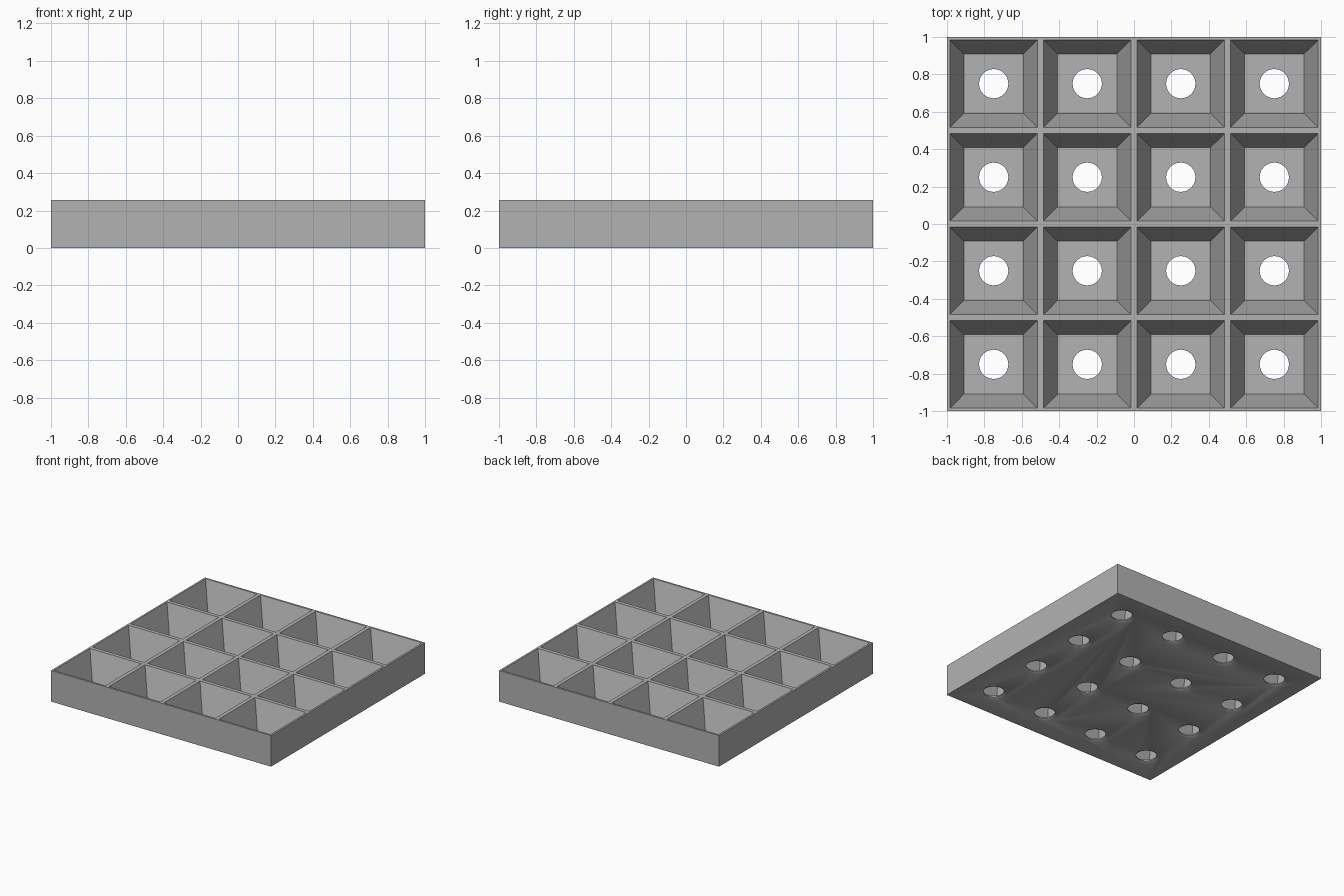
import bpy
import bmesh
import math
from mathutils import Matrix

if "Cube" in bpy.data.objects:
    bpy.data.objects.remove(bpy.data.objects["Cube"], do_unlink=True)

HEIGHT = 0.255
FLOOR = 0.02
PITCH = 0.5
CELLS = [(i - 1.5) * PITCH for i in range(4)]

# Single plain grey plastic
grey = bpy.data.materials.new("plain_grey")
grey.use_nodes = True
colour = (0.45, 0.45, 0.45, 1)
grey.diffuse_color = colour
grey.node_tree.nodes["Principled BSDF"].inputs["Base Color"].default_value = colour


def make_object(name, bm):
    bmesh.ops.recalc_face_normals(bm, faces=bm.faces[:])
    mesh = bpy.data.meshes.new(name)
    bm.to_mesh(mesh)
    bm.free()
    mesh.materials.append(grey)
    obj = bpy.data.objects.new(name, mesh)
    bpy.context.collection.objects.link(obj)
    return obj


def loft(bm, x, y, sides, profile, turn=0.0):
    """Closed solid from regular rings given as (radius, z)."""
    rings = []
    for radius, z in profile:
        angles = [turn + math.tau * k / sides for k in range(sides)]
        rings.append([bm.verts.new((x + radius * math.cos(a), y + radius * math.sin(a), z))
                      for a in angles])
    for low, high in zip(rings, rings[1:]):
        for k in range(sides):
            n = (k + 1) % sides
            bm.faces.new((low[k], low[n], high[n], high[k]))
    bm.faces.new(rings[0][::-1])
    bm.faces.new(rings[-1])


def cutter(name, sides, profile, turn=0.0):
    bm = bmesh.new()
    for x in CELLS:
        for y in CELLS:
            loft(bm, x, y, sides, profile, turn)
    obj = make_object(name, bm)
    obj.hide_render = True
    return obj


# Solid block
bm = bmesh.new()
bmesh.ops.create_cube(bm, size=1, matrix=Matrix.Translation((0, 0, HEIGHT / 2))
                      @ Matrix.Diagonal((2, 2, HEIGHT, 1)))
tray = make_object("tray", bm)

# Tapered square pockets, with the cutter carried straight up past the rim
diag = math.sqrt(2)
pockets = cutter("pocket_cutter", 4,
                 [(0.16 * diag, FLOOR), (0.234 * diag, HEIGHT), (0.234 * diag, HEIGHT + 0.1)],
                 math.pi / 4)

# Round drain holes, chamfered on the underside
drains = cutter("drain_cutter", 48,
                [(0.097, -0.05), (0.097, 0), (0.078, 0.01), (0.078, FLOOR + 0.05)])

for tool in (pockets, drains):
    mod = tray.modifiers.new(tool.name, "BOOLEAN")
    mod.operation = "DIFFERENCE"
    mod.solver = "EXACT"
    mod.object = tool

# Apply the cuts, then drop the cutters
bpy.ops.object.select_all(action="DESELECT")
bpy.context.view_layer.objects.active = tray
tray.select_set(True)
for mod in list(tray.modifiers):
    bpy.ops.object.modifier_apply(modifier=mod.name)
for tool in (pockets, drains):
    bpy.data.objects.remove(tool, do_unlink=True)

bpy.ops.object.shade_smooth_by_angle(angle=math.radians(30))
